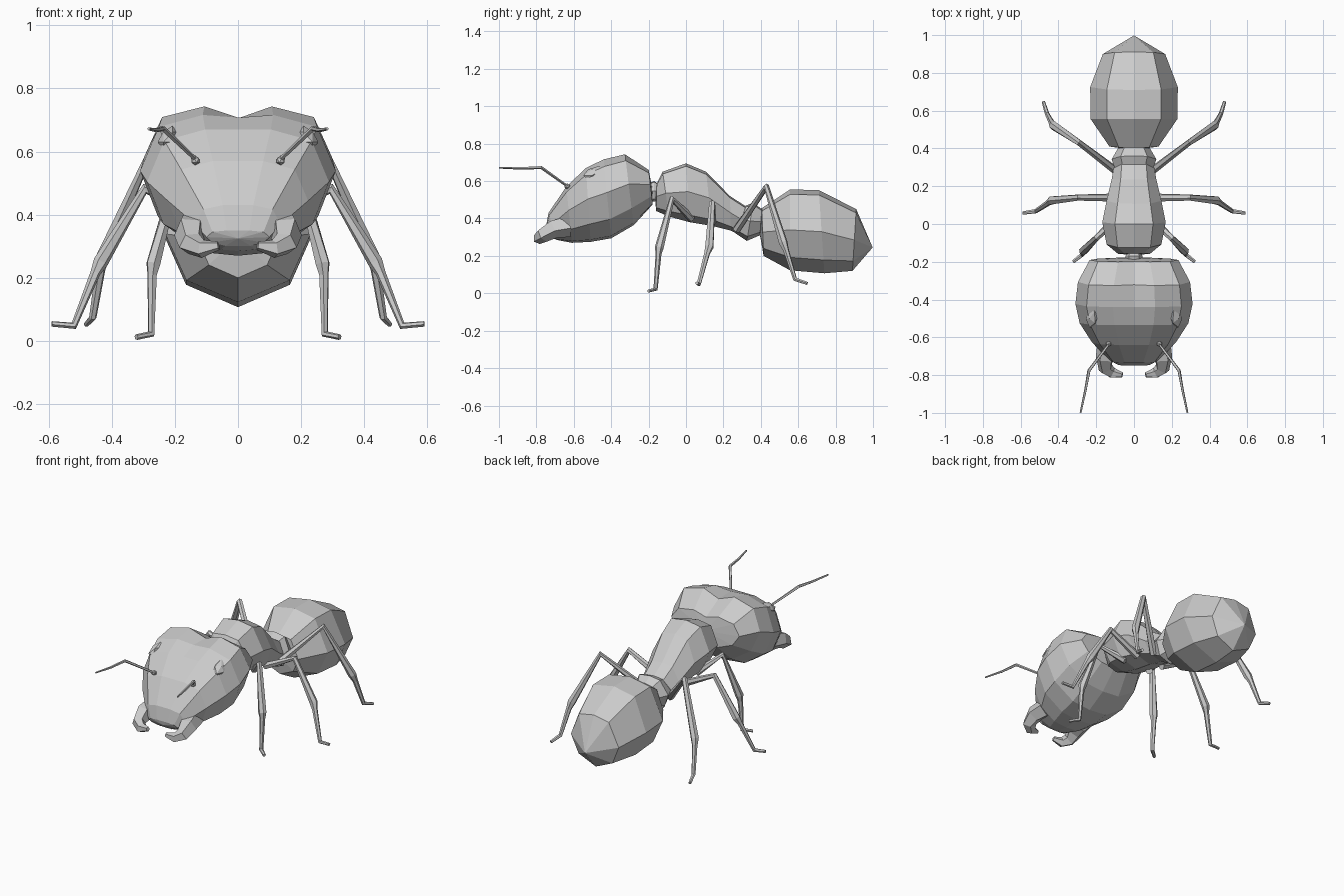
import bpy, bmesh
from mathutils import Vector
from math import sin, cos, pi

grey = bpy.data.materials.new("plain grey")
grey.diffuse_color = (0.6, 0.6, 0.6, 1)


def finish(name, bm, mirror=False):
    bmesh.ops.recalc_face_normals(bm, faces=bm.faces)
    me = bpy.data.meshes.new(name)
    bm.to_mesh(me)
    bm.free()
    me.materials.append(grey)
    ob = bpy.data.objects.new(name, me)
    bpy.context.collection.objects.link(ob)
    if mirror:
        ob.modifiers.new("Mirror", 'MIRROR').use_mirror_merge = False
    return ob


def skin(bm, rings, start, end):
    """Join rings of points with quads and close both ends with a fan."""
    rows = [[bm.verts.new(p) for p in r] for r in rings]
    n = len(rows[0])
    for a, b in zip(rows, rows[1:]):
        for i in range(n):
            j = (i + 1) % n
            bm.faces.new((a[i], a[j], b[j], b[i]))
    for row, tip in ((rows[0], start), (rows[-1], end)):
        c = bm.verts.new(tip)
        for i in range(n):
            bm.faces.new((row[i], row[(i + 1) % n], c))


def body(name, half, stations, start, end):
    """Loft of tilted sections: top y,z, bottom y,z, half width, centre dip."""
    rings = []
    for ty, tz, by, bz, w, dip in stations:
        pts = [(0, dip)] + half[1:]
        pts += [(-x, t) for x, t in reversed(pts[1:-1])]
        rings.append([(x * w, ty + (by - ty) * t, tz + (bz - tz) * t) for x, t in pts])
    bm = bmesh.new()
    skin(bm, rings, start, end)
    return finish(name, bm)


def tube(name, path, radii, sides=6):
    """Mirrored faceted limb that follows a path."""
    pts = [Vector(p) for p in path]
    u = Vector((0.3, 0.5, 0.8))
    rings = []
    for i, p in enumerate(pts):
        d1 = (p - pts[i - 1]).normalized() if i else Vector()
        d2 = (pts[i + 1] - p).normalized() if i < len(pts) - 1 else Vector()
        t = (d1 + d2).normalized()
        u = (u - t * u.dot(t)).normalized()
        v = t.cross(u)
        rings.append([p + radii[i] * (u * cos(2 * pi * k / sides) + v * sin(2 * pi * k / sides))
                      for k in range(sides)])
    bm = bmesh.new()
    skin(bm, rings, pts[0], pts[-1])
    return finish(name, bm, True)


# Abdomen
oval = [(0, 0), (0.62, 0.06), (1, 0.5), (0.71, 0.84), (0, 1)]
body("abdomen", oval, [
    (0.405, 0.455, 0.415, 0.20, 0.13, 0),
    (0.556, 0.555, 0.556, 0.123, 0.23, 0),
    (0.71, 0.552, 0.74, 0.107, 0.232, 0),
    (0.91, 0.45, 0.89, 0.12, 0.165, 0),
], (0, 0.392, 0.33), (0, 0.998, 0.245))

# Thorax and waist
chest = [(0, 0), (0.6, 0.05), (1, 0.48), (0.7, 0.88), (0, 1)]
body("thorax", chest, [
    (-0.155, 0.59, -0.16, 0.44, 0.085, 0),
    (-0.125, 0.65, -0.09, 0.41, 0.145, 0),
    (0.0, 0.695, 0.02, 0.38, 0.168, 0),
    (0.107, 0.65, 0.14, 0.36, 0.145, 0),
    (0.235, 0.52, 0.24, 0.335, 0.118, 0),
    (0.32, 0.465, 0.27, 0.32, 0.108, 0),
], (0, -0.165, 0.51), (0, 0.33, 0.40))
body("waist", chest, [
    (0.31, 0.465, 0.265, 0.32, 0.10, 0),
    (0.36, 0.485, 0.325, 0.28, 0.118, 0),
    (0.405, 0.45, 0.395, 0.31, 0.085, 0),
], (0, 0.28, 0.40), (0, 0.425, 0.38))

# Neck
body("neck", chest, [
    (-0.21, 0.585, -0.21, 0.50, 0.04, 0),
    (-0.17, 0.60, -0.17, 0.49, 0.045, 0),
    (-0.14, 0.58, -0.14, 0.50, 0.035, 0),
], (0, -0.22, 0.54), (0, -0.13, 0.54))

# Head with two rear lobes and a narrowing face
skull = [(0, 0.08), (0.36, 0.0), (0.81, 0.09), (1, 0.42), (0.82, 0.76), (0.4, 0.97), (0, 1)]
body("head", skull, [
    (-0.20, 0.66, -0.178, 0.475, 0.235, 0.12),
    (-0.326, 0.743, -0.28, 0.364, 0.297, 0.10),
    (-0.44, 0.716, -0.40, 0.294, 0.31, 0.02),
    (-0.535, 0.67, -0.51, 0.275, 0.288, 0),
    (-0.64, 0.57, -0.61, 0.27, 0.222, 0),
    (-0.735, 0.43, -0.69, 0.285, 0.135, 0),
    (-0.75, 0.35, -0.72, 0.30, 0.10, 0),
], (0, -0.18, 0.56), (0, -0.745, 0.325))

# Eyes lie along the upper sides of the face
bm = bmesh.new()
bmesh.ops.create_icosphere(bm, subdivisions=1, radius=1)
along = Vector((0.12, -0.9, -0.4)).normalized()
out = Vector((0.6, -0.2, 0.75))
out = (out - along * out.dot(along)).normalized()
side = along.cross(out)
for v in bm.verts:
    v.co = Vector((0.222, -0.495, 0.645)) + along * v.co.x * 0.062 \
        + side * v.co.y * 0.036 + out * v.co.z * 0.024
finish("eyes", bm, True)

# Mandibles
tube("mandibles", [(0.135, -0.63, 0.36), (0.152, -0.71, 0.345), (0.15, -0.765, 0.31),
                   (0.115, -0.79, 0.292), (0.062, -0.80, 0.302)],
     [0.06, 0.052, 0.04, 0.03, 0.014], 5)

# Antennae and their sockets
tube("antennae", [(0.125, -0.62, 0.56), (0.14, -0.645, 0.58), (0.238, -0.775, 0.673),
                  (0.258, -0.885, 0.668), (0.283, -1.0, 0.672)],
     [0.007, 0.007, 0.009, 0.007, 0.005], 5)
bm = bmesh.new()
bmesh.ops.create_icosphere(bm, subdivisions=1, radius=0.016)
bmesh.ops.translate(bm, verts=bm.verts, vec=(0.135, -0.635, 0.572))
finish("antenna_sockets", bm, True)

# Legs: hip, knee, shin joint, narrow lower shin, heel, toe
legs = {
    "front_legs": [(0.09, 0.03, 0.40), (0.20, -0.075, 0.505), (0.268, -0.143, 0.245),
                   (0.272, -0.147, 0.21), (0.275, -0.163, 0.022), (0.322, -0.20, 0.012)],
    "middle_legs": [(0.09, 0.14, 0.38), (0.295, 0.14, 0.482), (0.435, 0.125, 0.25),
                    (0.452, 0.113, 0.215), (0.52, 0.068, 0.048), (0.59, 0.058, 0.054)],
    "rear_legs": [(0.08, 0.27, 0.34), (0.29, 0.43, 0.57), (0.425, 0.52, 0.27),
                  (0.435, 0.535, 0.23), (0.46, 0.583, 0.075), (0.48, 0.648, 0.053)],
}
for name, path in legs.items():
    tube(name, path, [0.022, 0.017, 0.024, 0.016, 0.012, 0.009])
